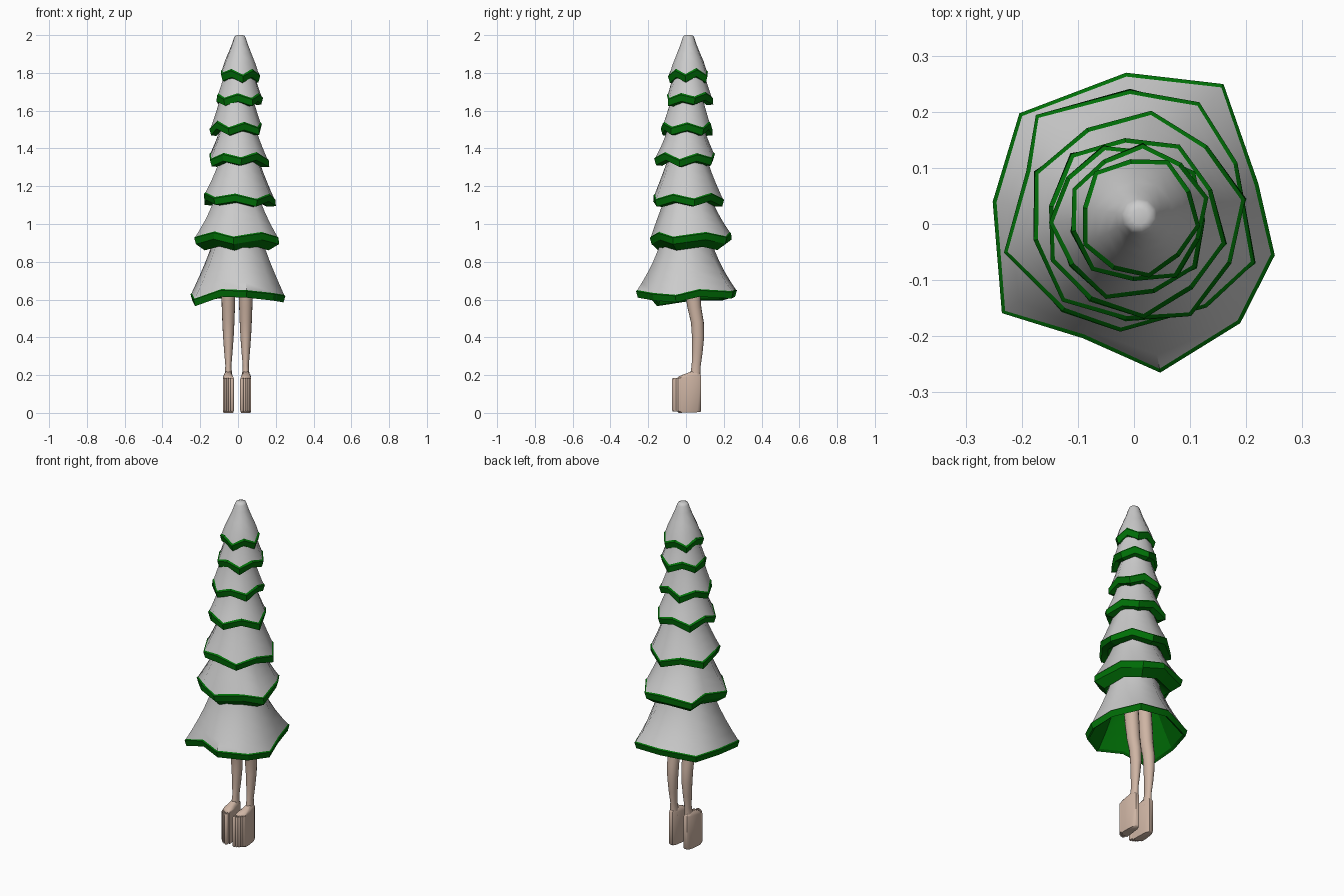
import bpy, bmesh, math, random

random.seed(4)
N = 10


def material(name, rgb):
    m = bpy.data.materials.new(name)
    m.diffuse_color = (*rgb, 1)
    return m


green = material("needle_green", (0.0, 0.16, 0.002))
skin = material("skin", (0.62, 0.46, 0.37))


def loft(name, rings, mat=None, smooth=None, cap_start=False, cap_end=True):
    """Skin a list of equal-length point rings."""
    bm = bmesh.new()
    vs = [[bm.verts.new(p) for p in ring] for ring in rings]
    n = len(rings[0])
    for a, b in zip(vs, vs[1:]):
        for i in range(n):
            j = (i + 1) % n
            bm.faces.new((a[i], a[j], b[j], b[i]))
    if cap_start:
        bm.faces.new(vs[0][::-1])
    if cap_end:
        bm.faces.new(vs[-1])
    bmesh.ops.recalc_face_normals(bm, faces=bm.faces)
    me = bpy.data.meshes.new(name)
    bm.to_mesh(me)
    bm.free()
    ob = bpy.data.objects.new(name, me)
    bpy.context.collection.objects.link(ob)
    if mat:
        me.materials.append(mat)
    if smooth:
        bpy.ops.object.select_all(action='DESELECT')
        ob.select_set(True)
        bpy.context.view_layer.objects.active = ob
        bpy.ops.object.shade_smooth_by_angle(angle=math.radians(smooth))
    return ob


# Branch tiers: centre x, y, rim z, rim radius, top z, top radius
tiers = [(0, 0, 0.635, 0.255, 0.93, 0.130),
         (-0.003, 0.01, 0.945, 0.214, 1.17, 0.115),
         (0.007, 0.007, 1.15, 0.185, 1.38, 0.096),
         (0, 0, 1.36, 0.153, 1.54, 0.088),
         (-0.008, 0.005, 1.525, 0.133, 1.69, 0.083),
         (0.007, 0.016, 1.68, 0.117, 1.82, 0.078),
         (0.01, 0.013, 1.805, 0.100, 2.0, 0.014)]
# Irregular rims of the two lowest tiers: angle, radius, height offset
rims = {0: [(93, 0.263, 0.02), (57.4, 0.289, 0.01), (18, 0.226, 0.02), (-12.5, 0.25, -0.01), (-43, 0.252, 0),
            (-80, 0.262, 0.015), (-114, 0.216, 0.02), (-146, 0.277, -0.03), (-189, 0.248, 0), (-224, 0.277, 0)],
        1: [(133, 0.245, -0.01), (91, 0.222, 0.012), (60, 0.232, -0.01), (28, 0.205, 0.012), (-20, 0.225, -0.012),
            (-50, 0.2, 0.012), (-96, 0.196, -0.012), (-127, 0.2, 0.015), (-165, 0.23, -0.012), (-204, 0.2, 0.014)]}

for k, (cx, cy, z0, r0, z1, r1) in enumerate(tiers):
    if k in rims:
        deg, rr, dz = zip(*rims[k])
        ang = [math.radians(d) for d in deg]
    else:
        ang = [math.radians(93 - 23 * k - 360 * i / N) for i in range(N)]
        s = [1 if i % 2 else -1 for i in range(N)]
        rr = [r0 * (1 + 0.04 * q + random.uniform(-0.03, 0.03)) for q in s]
        dz = [-0.013 * q + random.uniform(-0.006, 0.006) for q in s]

    def ring(f, z, grow=0.0, wave=1.0, flare=0.0):
        """f = radius factor; wave fades the irregular rim to a clean circle."""
        out = []
        for i in range(N):
            rad = (rr[i] * wave + r0 * (1 - wave)) * f + grow + flare * (i % 3 == 1)
            out.append((cx + rad * math.cos(ang[i]), cy + rad * math.sin(ang[i]), z + dz[i] * wave))
        return out

    # Snow cap: concave flare, or rounded tip on the top tier
    if k == 6:
        prof = [(0, 1), (0.25, 0.84), (0.5, 0.63), (0.75, 0.43), (0.92, 0.32), (0.98, 0.26), (1, 0.14)]
    else:
        q = r1 / r0
        prof = [(t, q + (1 - q) * (1 - t) ** 1.25) for t in (0, 0.15, 0.35, 0.55, 0.8, 1)]
    loft(f"snow_tier_{k + 1}",
         [ring(f, z0 + (z1 - z0) * t, 0, (1 - t) ** 2) for t, f in prof], smooth=50)

    # Green hem below the snow, turned under the branches
    fl = 0.012 if 0 < k < 6 else 0
    rim = [ring(0.97, z0 + 0.006), ring(1, z0 - 0.006, 0.007),
           ring(1, z0 - 0.040, -0.003, 1, fl)]
    if k == 0:
        rim += [ring(0.93, z0 - 0.03), ring(0.75, z0 + 0.06, 0, 0.6),
                ring(0.58, z0 + 0.16, 0, 0.2), ring(0.45, z0 + 0.26, 0, 0)]
    else:
        drop = 0.075 if k == 1 else 0.045
        rim += [ring(0.79, z0 - drop, 0, 0.8), ring(0.5, z0 - 0.01, 0, 0.2)]
    loft(f"green_hem_{k + 1}", rim, green, smooth=25)

# Legs: y, z, half width, half depth along a bent path
path = [(0.02, 0.80, 0.037, 0.044), (0.035, 0.64, 0.037, 0.040),
        (0.044, 0.56, 0.035, 0.037), (0.060, 0.48, 0.032, 0.034),
        (0.064, 0.40, 0.028, 0.032), (0.060, 0.32, 0.022, 0.028),
        (0.054, 0.25, 0.016, 0.024), (0.050, 0.21, 0.019, 0.027),
        (0.047, 0.17, 0.022, 0.027)]
# Foot outline: offset from leg centre (outward), y
foot = [(-0.028, -0.045), (0.0, -0.047), (0.028, -0.028), (0.028, 0.01), (0.023, 0.06),
        (0.012, 0.080), (-0.010, 0.080), (-0.020, 0.06), (-0.025, 0.01)]

for side, label in ((1, "right"), (-1, "left")):
    def X(o):
        return -0.005 + side * (0.046 + o)

    loft(f"{label}_leg",
         [[(X(w * math.cos(2 * math.pi * i / 16)), y + d * math.sin(2 * math.pi * i / 16), z)
           for i in range(16)] for y, z, w, d in path], skin, smooth=60, cap_start=True)

    # Deep foot block with a softened bottom and sloping instep
    def slab(s, z, slope):
        return [(X(o * s), 0.02 + (y - 0.02) * s, z + slope * (y + 0.05)) for o, y in foot]
    loft(f"{label}_foot",
         [slab(0.9, 0.0, 0.03), slab(1, 0.008, 0.02), slab(1, 0.182, 0.12),
          slab(0.86, 0.193, 0.15), slab(0.5, 0.203, 0.18)], skin, smooth=50, cap_start=True)

    # Toes: upright rounded columns stepping back outward
    for t, (o, y, r) in enumerate([(-0.020, -0.062, 0.010), (-0.006, -0.060, 0.007),
                                   (0.005, -0.054, 0.0065), (0.0145, -0.045, 0.006),
                                   (0.0225, -0.035, 0.006)]):
        loft(f"{label}_toe_{t + 1}",
             [[(X(o + r * s * math.cos(2 * math.pi * i / 10)),
                y + r * (1.3 if i > 5 else 2.2) * s * math.sin(2 * math.pi * i / 10), z)
               for i in range(10)]
              for s, z in ((0.7, 0.008), (1, 0.014), (1, 0.178), (0.6, 0.186))],
             skin, smooth=45, cap_start=True)
